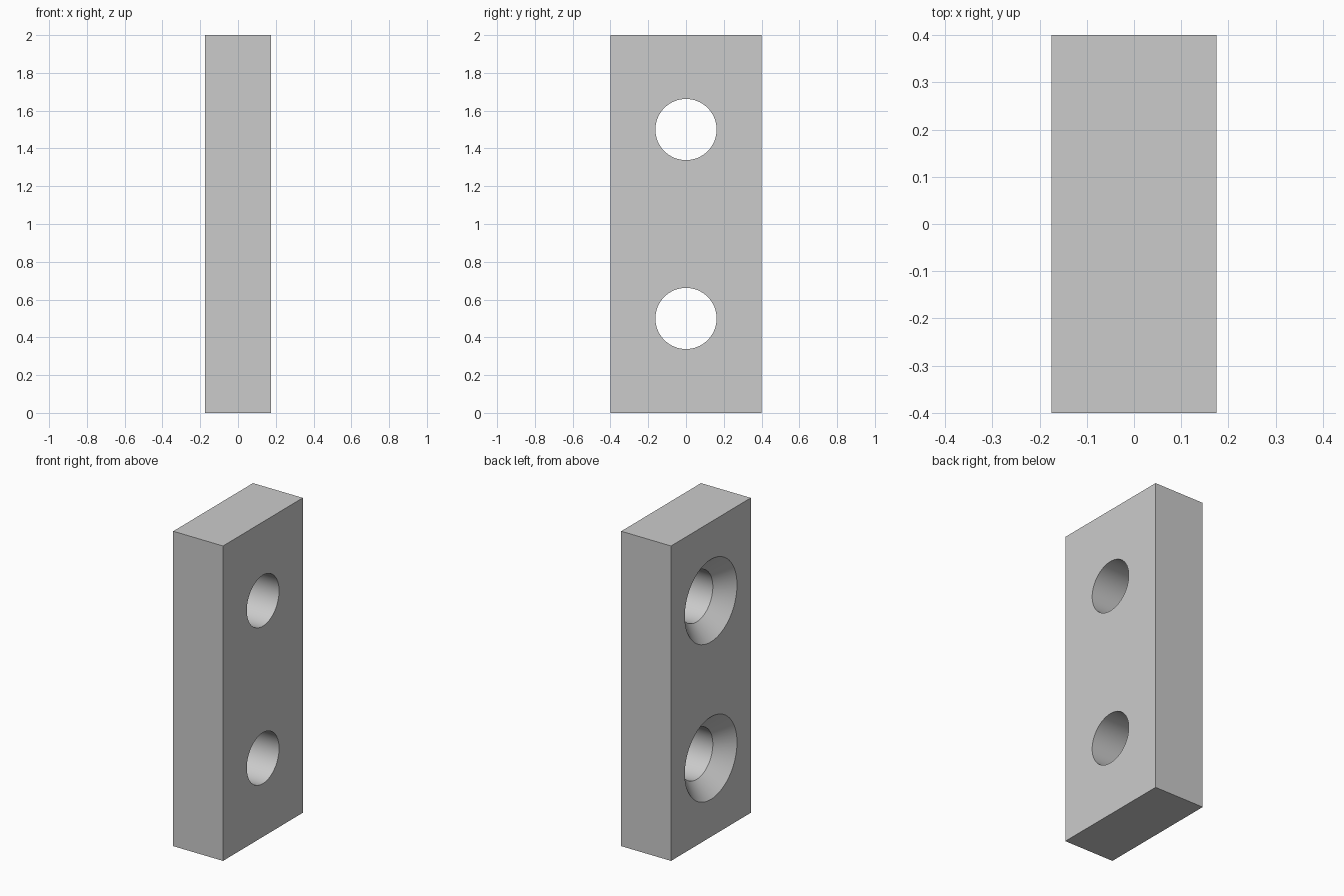
import bpy
import bmesh
import math
from mathutils import Matrix, Vector

old = bpy.data.objects.get("Cube")
if old:
    bpy.data.objects.remove(old, do_unlink=True)

THICK, WIDTH, HEIGHT = 0.35, 0.8, 2.0
BORE, SINK, DEPTH = 0.162, 0.262, 0.1
FACE = -THICK / 2   # countersunk side
OVER = 0.05         # cutter overshoot

# Plain grey material
grey = bpy.data.materials.new("plain_grey")
grey.use_nodes = True
colour = (0.6, 0.6, 0.6, 1)
grey.diffuse_color = colour
grey.node_tree.nodes["Principled BSDF"].inputs["Base Color"].default_value = colour


def make_object(name, bm):
    bmesh.ops.recalc_face_normals(bm, faces=bm.faces)
    mesh = bpy.data.meshes.new(name)
    bm.to_mesh(mesh)
    bm.free()
    mesh.materials.append(grey)
    obj = bpy.data.objects.new(name, mesh)
    bpy.context.collection.objects.link(obj)
    return obj


def screw_hole_cutter(z):
    """Countersunk profile turned about an axis along x."""
    profile = [(FACE - OVER, 0), (FACE - OVER, SINK + OVER),
               (FACE + DEPTH, BORE), (-FACE + OVER, BORE), (-FACE + OVER, 0)]
    bm = bmesh.new()
    verts = [bm.verts.new((x, 0, r + z)) for x, r in profile]
    edges = [bm.edges.new(pair) for pair in zip(verts, verts[1:])]
    bmesh.ops.spin(bm, geom=verts + edges, cent=Vector((0, 0, z)), axis=(1, 0, 0),
                   angle=math.tau, steps=64, use_merge=False)
    bmesh.ops.remove_doubles(bm, verts=bm.verts, dist=0.0001)
    cutter = make_object("screw_hole_cutter", bm)
    cutter.hide_render = True
    return cutter


# Rectangular block
bm = bmesh.new()
bmesh.ops.create_cube(bm, size=1, matrix=Matrix.Translation((0, 0, HEIGHT / 2))
                      @ Matrix.Diagonal((THICK, WIDTH, HEIGHT, 1)))
block = make_object("mounting_block", bm)

# Two countersunk screw holes
bpy.context.view_layer.objects.active = block
for z in (HEIGHT / 4, HEIGHT * 3 / 4):
    cutter = screw_hole_cutter(z)
    mod = block.modifiers.new("screw_hole", "BOOLEAN")
    mod.operation = "DIFFERENCE"
    mod.solver = "EXACT"
    mod.object = cutter
    bpy.ops.object.modifier_apply(modifier=mod.name)
    bpy.data.objects.remove(cutter, do_unlink=True)

# Smooth hole walls, crisp block edges
bpy.ops.object.select_all(action="DESELECT")
block.select_set(True)
bpy.ops.object.shade_smooth_by_angle(angle=math.radians(30))
